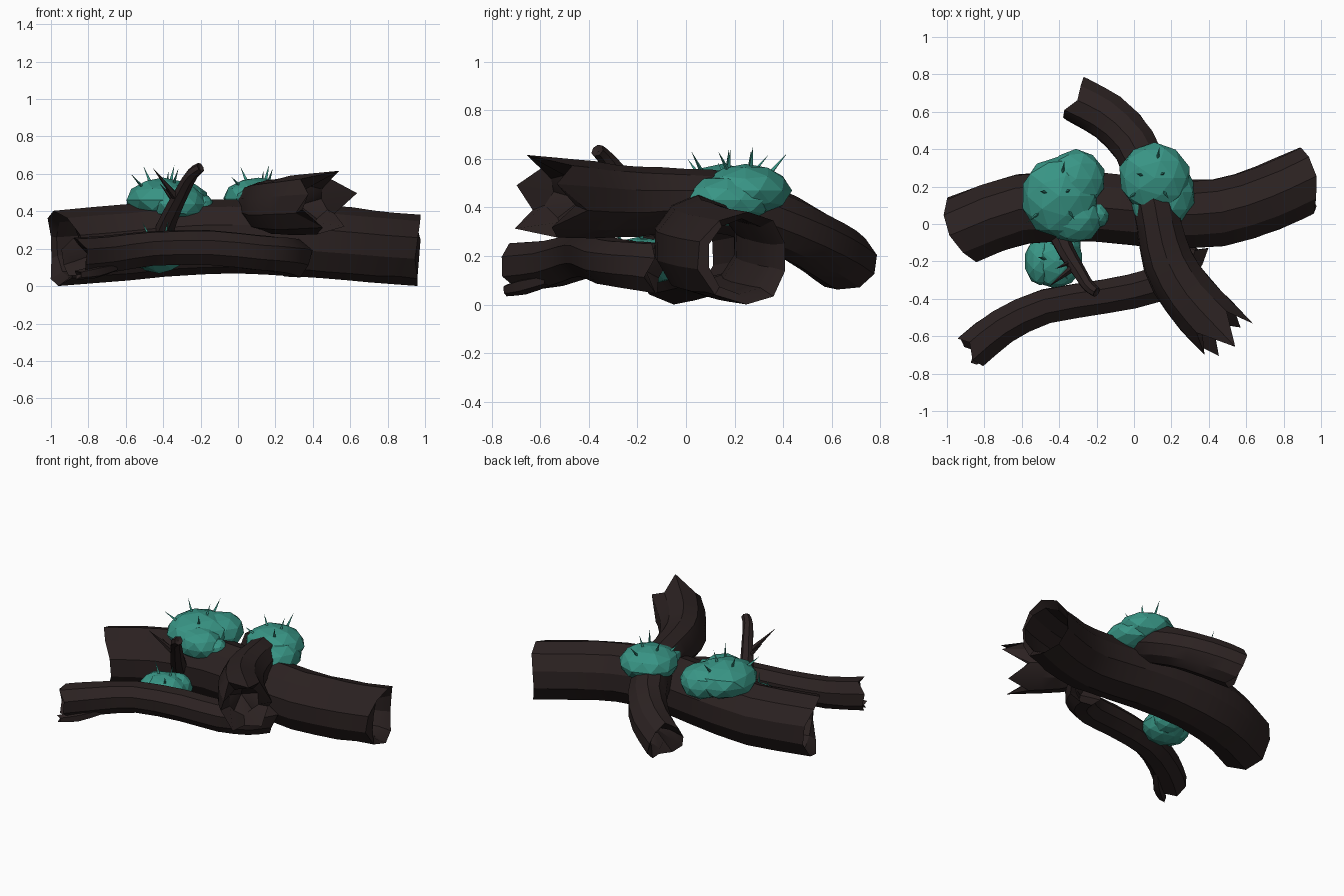
import bpy, bmesh, math, random
from mathutils import Vector

if "Cube" in bpy.data.objects:
    bpy.data.objects.remove(bpy.data.objects["Cube"])

random.seed(4)


def material(name, rgb):
    m = bpy.data.materials.new(name)
    m.diffuse_color = (*rgb, 1)
    m.use_nodes = True
    m.node_tree.nodes["Principled BSDF"].inputs["Base Color"].default_value = m.diffuse_color
    return m


BARK = material("dark bark", (0.024, 0.0155, 0.0152))
MOSS = material("teal moss", (0.04, 0.3, 0.235))


def finish(name, bm, mat, angle=None):
    bmesh.ops.recalc_face_normals(bm, faces=bm.faces)
    me = bpy.data.meshes.new(name)
    bm.to_mesh(me)
    bm.free()
    me.materials.append(mat)
    ob = bpy.data.objects.new(name, me)
    bpy.context.collection.objects.link(ob)
    if angle:
        bpy.context.view_layer.objects.active = ob
        ob.select_set(True)
        bpy.ops.object.shade_smooth_by_angle(angle=math.radians(angle))
        ob.select_set(False)
    return ob


def spline(pts, steps):
    """Catmull-Rom through (x, y, z, radius) points."""
    p = [Vector(q) for q in pts]
    p = [2 * p[0] - p[1]] + p + [2 * p[-1] - p[-2]]
    out = []
    for i in range(1, len(p) - 2):
        a, b, c, d = p[i - 1:i + 3]
        for s in range(steps):
            t = s / steps
            out.append(0.5 * (2 * b + (c - a) * t + (2 * a - 5 * b + 4 * c - d) * t * t
                              + (3 * b - a - 3 * c + d) * t ** 3))
    return out + [p[-2]]


def log(name, pts, sides, jag0, jag1, through=False, steps=2, rough=0.04, depth=0.1):
    """Faceted tube with broken ends; jag lists push rim points outwards."""
    path = spline(pts, steps)
    bm = bmesh.new()
    wob = [random.uniform(-rough, rough) for _ in range(sides)]
    n = len(path)

    def ring(i, scale, push):
        tan = (path[min(i + 1, n - 1)] - path[max(i - 1, 0)]).to_3d().normalized()
        side = tan.cross(Vector((0, 0, 1))).normalized()
        up = side.cross(tan)
        vs = []
        for k in range(sides):
            a = 2 * math.pi * (k + 0.5) / sides
            r = path[i].w * scale * (1 + wob[k] + random.uniform(-rough, rough) / 2)
            vs.append(bm.verts.new(path[i].to_3d() + r * (math.cos(a) * side + math.sin(a) * up)
                                   + tan * push[k % len(push)]))
        return vs

    def bridge(a, b):
        for k in range(sides):
            j = (k + 1) % sides
            bm.faces.new((a[k], a[j], b[j], b[k]))

    flat = [0]
    rings = [ring(i, 1, [-j for j in jag0] if i == 0 else jag1 if i == n - 1 else flat)
             for i in range(n)]
    for a, b in zip(rings, rings[1:]):
        bridge(a, b)
    if through:                                   # hollow all the way
        inner = [ring(i, 0.82, flat) for i in range(n)]
        for a, b in zip(inner, inner[1:]):
            bridge(a, b)
        bridge(rings[0], inner[0])
        bridge(rings[-1], inner[-1])
    else:                                         # splintered pit at each end
        for i, sgn in ((0, 1), (n - 1, -1)):
            pit = ring(i, 0.6, [sgn * depth * 0.5, sgn * depth * 0.2])
            bridge(rings[i], pit)
            d = (path[1] - path[0] if i == 0 else path[-1] - path[-2]).to_3d().normalized()
            c = bm.verts.new(path[i].to_3d() + d * sgn * depth)
            for k in range(sides):
                bm.faces.new((pit[k], pit[(k + 1) % sides], c))
    return finish(name, bm, BARK, 28)


# Large hollow log lying along the ground
log("main_log", [(-0.91, -0.03, 0.212, 0.2), (-0.6, 0.08, 0.235, 0.2), (-0.2, 0.09, 0.265, 0.2),
                 (0.15, 0.055, 0.265, 0.195), (0.45, 0.06, 0.24, 0.195),
                 (0.72, 0.14, 0.215, 0.192), (0.91, 0.225, 0.2, 0.19)], 10,
    [0, 0.04, 0.07, 0.06, 0.02, 0.02, 0.06, 0.07, 0.04, 0.0],
    [-0.03, 0.01, 0.06, 0.07, 0.06, 0.06, 0.08, 0.07, 0.01, -0.04], through=True)

# Thin branch in front
log("front_branch", [(-0.87, -0.68, 0.155, 0.108), (-0.7, -0.545, 0.17, 0.102),
                     (-0.47, -0.44, 0.2, 0.098), (-0.15, -0.385, 0.205, 0.098),
                     (0.1, -0.33, 0.18, 0.1), (0.24, -0.24, 0.165, 0.102),
                     (0.29, -0.12, 0.15, 0.11)],
    8, [0.0, 0.02, -0.03, 0.01], [0.02, -0.02, 0.0])

# Log draped over the main one, splintered at the front
log("crossing_log", [(-0.29, 0.655, 0.175, 0.128), (-0.14, 0.57, 0.235, 0.128),
                     (0.0, 0.42, 0.32, 0.125), (0.09, 0.2, 0.41, 0.125),
                     (0.13, 0.0, 0.43, 0.125), (0.18, -0.2, 0.425, 0.14),
                     (0.285, -0.38, 0.43, 0.152), (0.43, -0.54, 0.44, 0.16)],
    10, [0.03, 0.02, -0.03, 0.0, 0.03],
    [0.08, -0.03, 0.17, 0.0, 0.14, -0.04, 0.1, -0.02, 0.13, -0.02], depth=0.15)

# Broken base spur under the thin branch tip
log("ground_splinter", [(-0.85, -0.735, 0.06, 0.025), (-0.76, -0.67, 0.075, 0.035),
                        (-0.66, -0.57, 0.1, 0.025)], 5, [0.0, 0.02], [0], depth=0.02)

# Upright twig with a side thorn
log("twig", [(-0.4, -0.06, 0.27, 0.055), (-0.36, -0.15, 0.38, 0.047), (-0.29, -0.26, 0.52, 0.038),
             (-0.245, -0.33, 0.6, 0.034), (-0.2, -0.365, 0.635, 0.028)], 7, [0], [0], depth=0.01)


def cone(bm, base, tip, r, sides=4):
    base, tip = Vector(base), Vector(tip)
    d = tip - base
    rot = d.to_track_quat('Z', 'Y').to_matrix().to_4x4()
    rot.translation = (base + tip) / 2
    bmesh.ops.create_cone(bm, cap_ends=True, segments=sides, radius1=r, radius2=0,
                          depth=d.length, matrix=rot)


bm = bmesh.new()
cone(bm, (-0.31, -0.22, 0.45), (-0.455, -0.335, 0.63), 0.026, 5)
cone(bm, (-0.33, -0.2, 0.44), (-0.42, -0.24, 0.55), 0.018, 5)
finish("twig_thorns", bm, BARK)


def moss(name, blobs, spikes):
    """Cluster of flattened faceted balls (centre, radii) with thin thorns on the first."""
    bm = bmesh.new()
    for c, r in blobs:
        res = bmesh.ops.create_icosphere(bm, subdivisions=2, radius=1)
        for v in res["verts"]:
            k = random.uniform(0.98, 1.05)
            v.co = Vector([c[i] + v.co[i] * r[i] * k for i in range(3)])
    c, r = blobs[0]
    for i in range(spikes):
        a = i * 2.4 + 0.5
        tilt = 0.25 + 0.75 * i / spikes
        d = Vector((math.cos(a) * math.sin(tilt), math.sin(a) * math.sin(tilt), math.cos(tilt)))
        base = Vector([c[j] + d[j] * r[j] * 0.93 for j in range(3)])
        cone(bm, base, base + d * random.uniform(0.07, 0.11), 0.01, 3)
    finish(name, bm, MOSS)


moss("left_moss", [((-0.4, 0.15, 0.46), (0.205, 0.215, 0.115)),
                   ((-0.31, 0.24, 0.45), (0.155, 0.16, 0.11)),
                   ((-0.32, 0.03, 0.44), (0.15, 0.13, 0.1)),
                   ((-0.19, 0.05, 0.42), (0.06, 0.07, 0.07))], 5)
moss("middle_moss", [((0.11, 0.245, 0.47), (0.19, 0.185, 0.11)),
                     ((0.18, 0.17, 0.43), (0.145, 0.18, 0.1)),
                     ((0.11, 0.11, 0.44), (0.13, 0.13, 0.1))], 5)
moss("low_moss", [((-0.42, -0.2, 0.175), (0.145, 0.14, 0.105)),
                  ((-0.5, -0.2, 0.18), (0.085, 0.13, 0.09)),
                  ((-0.38, -0.12, 0.18), (0.1, 0.1, 0.09))], 4)
